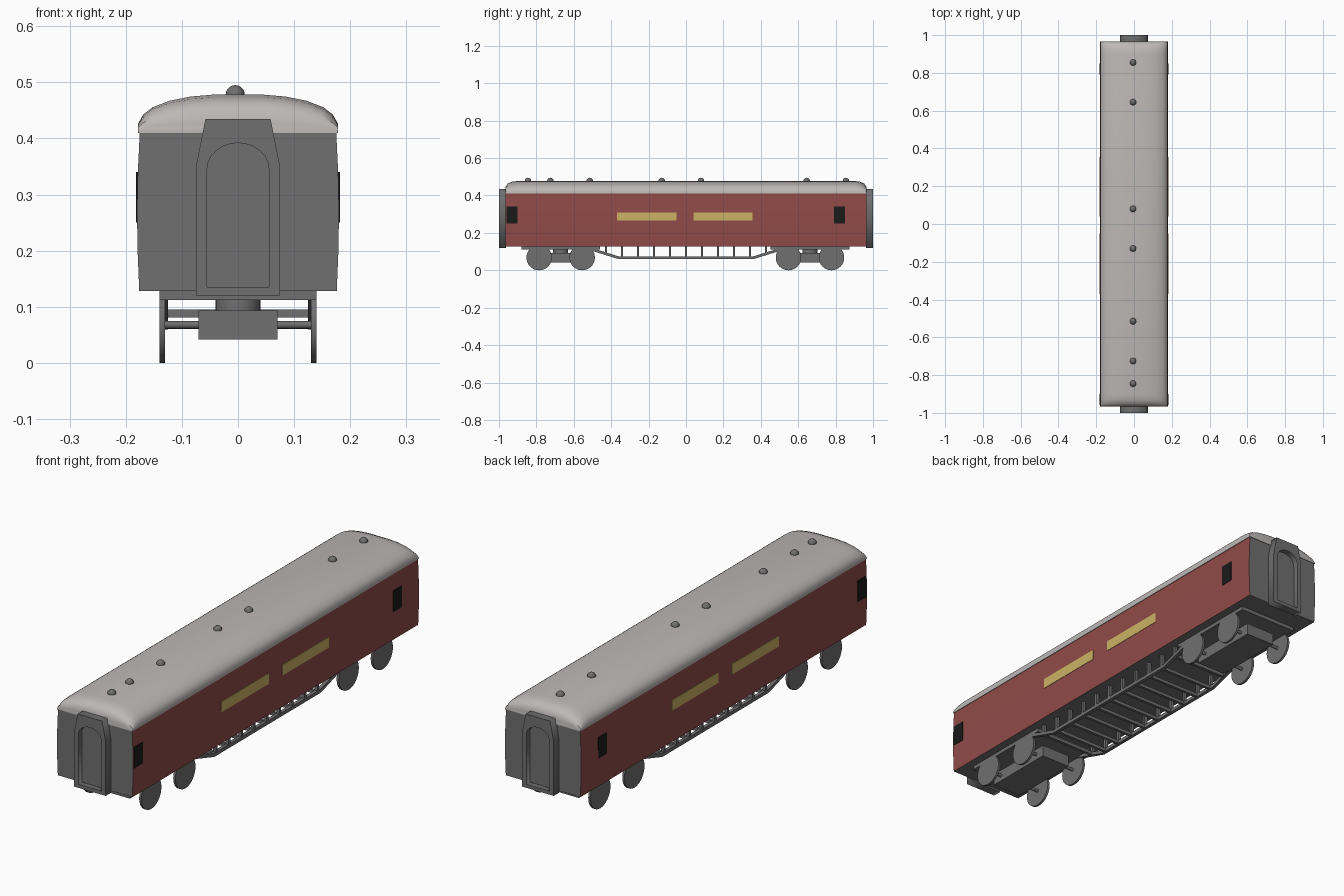
import bpy, bmesh, math
from mathutils import Vector

if "Cube" in bpy.data.objects:
    bpy.data.objects.remove(bpy.data.objects["Cube"])


def material(name, rgb):
    m = bpy.data.materials.new(name)
    m.diffuse_color = (*rgb, 1)
    m.use_nodes = True
    m.node_tree.nodes["Principled BSDF"].inputs["Base Color"].default_value = m.diffuse_color
    return m


RED = material("maroon", (0.28, 0.07, 0.065))
CREAM = material("yellow", (0.6, 0.45, 0.13))
BLACK = material("black", (0.01, 0.01, 0.01))
DARK = material("dark_grey", (0.16, 0.16, 0.16))
LIGHT = material("light_grey", (0.5, 0.48, 0.47))


def finish(ob, mat, angle=None):
    if mat:
        ob.data.materials.append(mat)
    if angle:
        bpy.ops.object.select_all(action='DESELECT')
        ob.select_set(True)
        bpy.context.view_layer.objects.active = ob
        bpy.ops.object.shade_smooth_by_angle(angle=math.radians(angle))
    return ob


def box(name, x, y, z, mat=DARK):
    c = [(a + b) / 2 for a, b in (x, y, z)]
    bpy.ops.mesh.primitive_cube_add(size=1, location=c)
    ob = bpy.context.object
    ob.name = name
    for v in ob.data.vertices:
        v.co = Vector(v.co[i] * (r[1] - r[0]) for i, r in enumerate((x, y, z)))
    return finish(ob, mat)


def cylinder(name, r, depth, loc, axis='Z', mat=DARK):
    rot = (0, math.pi / 2, 0) if axis == 'X' else (0, 0, 0)
    bpy.ops.mesh.primitive_cylinder_add(vertices=32, radius=r, depth=depth, location=loc, rotation=rot)
    ob = bpy.context.object
    ob.name = name
    return finish(ob, mat, 40)


def loft(name, sections, mat, angle):
    # each section is a closed ring of points along y
    bm = bmesh.new()
    rings = [[bm.verts.new(p) for p in s] for s in sections]
    n = len(rings[0])
    for a, b in zip(rings, rings[1:]):
        for i in range(n):
            j = (i + 1) % n
            bm.faces.new((a[i], a[j], b[j], b[i]))
    bm.faces.new(rings[0])
    bm.faces.new(rings[-1])
    bmesh.ops.recalc_face_normals(bm, faces=bm.faces)
    me = bpy.data.meshes.new(name)
    bm.to_mesh(me)
    bm.free()
    ob = bpy.data.objects.new(name, me)
    bpy.context.collection.objects.link(ob)
    return finish(ob, mat, angle)


# body with slightly bowed sides: maroon sides, grey ends and floor
half = [(0.176, 0.128), (0.179, 0.2), (0.18, 0.27), (0.1785, 0.34), (0.175, 0.412)]
ring = half + [(-x, z) for x, z in reversed(half)]
body = loft("body", [[(x, y, z) for x, z in ring] for y in (-0.965, 0.965)], DARK, 30)
body.data.materials.append(RED)
for p in body.data.polygons:
    p.material_index = int(abs(p.normal.x) > 0.7)

# roof: arched section, rounded down at both ends
arch = [(0.178, 0), (0.178, 0.24), (0.169, 0.48), (0.152, 0.67), (0.122, 0.84), (0.085, 0.95), (0.045, 1)]
arch = arch + [(-x, h) for x, h in reversed(arch)]
ends = [(0.967, 0.25), (0.964, 0.55), (0.952, 0.8), (0.93, 0.93), (0.9, 1)]
stations = [(-y, f) for y, f in ends] + list(reversed(ends))
loft("roof", [[(x, y, 0.41 + 0.068 * h * f) for x, h in arch] for y, f in stations], LIGHT, 35)

# roof ventilators
for y in (-0.845, -0.725, -0.515, -0.13, 0.08, 0.645, 0.855):
    bpy.ops.mesh.primitive_uv_sphere_add(segments=16, ring_count=10, radius=0.017, location=(-0.005, y, 0.478))
    bpy.context.object.name = "roof_vent"
    finish(bpy.context.object, DARK, 60)

# end windows and yellow bands on both sides
for s in (-1, 1):
    xr = (s * 0.18 - 0.0015, s * 0.18 + 0.0015)
    for y in (-0.93, 0.82):
        box("side_window", xr, (y - 0.029, y + 0.029), (0.25, 0.34), BLACK)
    for y0, y1 in ((-0.37, -0.05), (0.04, 0.355)):
        box("side_band", xr, (y0, y1), (0.265, 0.31), CREAM)

# gangway frames with an arched door recess
outer = [(-0.075, 0.12), (0.075, 0.12), (0.075, 0.35), (0.058, 0.435), (-0.058, 0.435), (-0.075, 0.35)]
door = [(-0.055, 0.135), (0.055, 0.135)]
door += [(0.055 * math.cos(t), 0.345 + 0.047 * math.sin(t)) for t in [math.pi * i / 12 for i in range(13)]]
for s in (-1, 1):
    cu = bpy.data.curves.new("gangway", 'CURVE')
    cu.dimensions, cu.fill_mode, cu.extrude = '2D', 'BOTH', 0.0185
    for pts in (outer, door):
        sp = cu.splines.new('POLY')
        sp.points.add(len(pts) - 1)
        for p, (x, z) in zip(sp.points, pts):
            p.co = (x, z, 0, 1)
        sp.use_cyclic_u = True
    ob = bpy.data.objects.new("gangway", cu)
    ob.location = (0, s * 0.9815, 0)
    ob.rotation_euler = (math.pi / 2, 0, 0)
    bpy.context.collection.objects.link(ob)
    finish(ob, DARK)
    box("gangway_door", (-0.056, 0.056), (s * 0.97 - 0.006, s * 0.97 + 0.006), (0.13, 0.395))

# bogies
for c in (-0.67, 0.663):
    box("bogie_plate", (-0.14, 0.14), (c - 0.21, c + 0.21), (0.112, 0.129))
    cylinder("bogie_pivot", 0.04, 0.024, (0, c, 0.102))
    box("bogie_block", (-0.07, 0.07), (c - 0.16, c + 0.16), (0.042, 0.093))
    for d in (-0.115, 0.115):
        cylinder("axle", 0.007, 0.264, (0, c + d, 0.068), 'X')
        for s in (-1, 1):
            cylinder("wheel", 0.068, 0.01, (s * 0.135, c + d, 0.068), 'X')

# underframe trusses: bent bottom rail, posts and cross bars
path = [(-0.53, 0.12), (-0.36, 0.067), (0.36, 0.067), (0.53, 0.12)]
t = 0.0075
for s in (-1, 1):
    loft("truss_rail", [[(s * 0.1325 + a * t, y, z + b * t) for a, b in ((-1, -1), (1, -1), (1, 1), (-1, 1))]
                        for y, z in path], DARK, 20)
for i in range(-5, 6):
    y = i * 0.0855
    z = 0.067 + max(0, abs(y) - 0.36) * 0.053 / 0.17
    box("truss_cross_bar", (-0.13, 0.13), (y - 0.006, y + 0.006), (z - 0.007, z + 0.007))
    for s in (-1, 1):
        box("truss_post", (s * 0.1325 - 0.007, s * 0.1325 + 0.007), (y - 0.006, y + 0.006), (z, 0.13))
